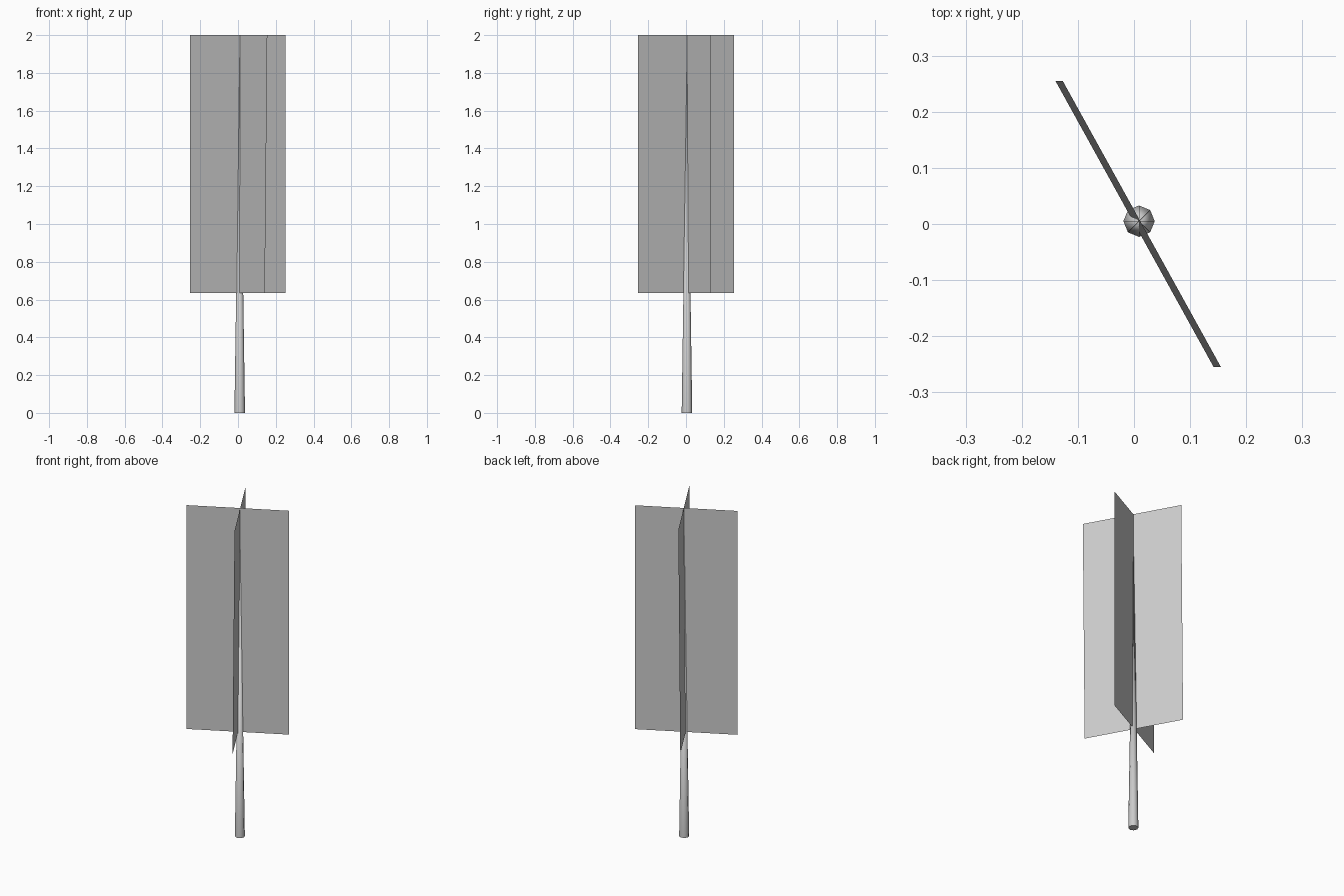
import bpy
import bmesh
from mathutils import Vector

cube = bpy.data.objects.get("Cube")
if cube:
    bpy.data.objects.remove(cube)


def make_material(name, colour):
    mat = bpy.data.materials.new(name)
    mat.use_nodes = True
    mat.diffuse_color = colour
    mat.node_tree.nodes["Principled BSDF"].inputs["Base Color"].default_value = colour
    return mat


grey = make_material("light grey", (0.6, 0.6, 0.6, 1))


def add_object(name, bm):
    mesh = bpy.data.meshes.new(name)
    bm.to_mesh(mesh)
    bm.free()
    mesh.materials.append(grey)
    obj = bpy.data.objects.new(name, mesh)
    bpy.context.collection.objects.link(obj)
    return obj


def foliage_card(name, half, low, high):
    """Single upright quad reaching half to either side of its low and high centres."""
    half, low, high = Vector(half), Vector(low), Vector(high)
    bm = bmesh.new()
    corners = (low - half, low + half, high + half, high - half)
    bm.faces.new([bm.verts.new(c) for c in corners])
    return add_object(name, bm)


# Two crossed cards, the first leaning slightly
foliage_card("leaning_foliage_card", (0.141, -0.255, 0), (0.001, 0, 0.635), (0.014, 0, 2))
foliage_card("upright_foliage_card", (0.253, 0.132, 0), (-0.002, 0, 0.635), (-0.002, 0, 2))

# Trunk: a tall eight-sided spike
bm = bmesh.new()
bmesh.ops.create_cone(bm, cap_ends=True, segments=8, radius1=0.028, radius2=0, depth=1.9)
bmesh.ops.translate(bm, verts=bm.verts, vec=(0.009, 0.005, 0.95))
bmesh.ops.remove_doubles(bm, verts=bm.verts, dist=0.0001)
trunk = add_object("trunk", bm)
bpy.ops.object.select_all(action="DESELECT")
trunk.select_set(True)
bpy.context.view_layer.objects.active = trunk
bpy.ops.object.shade_smooth_by_angle(angle=0.9)
